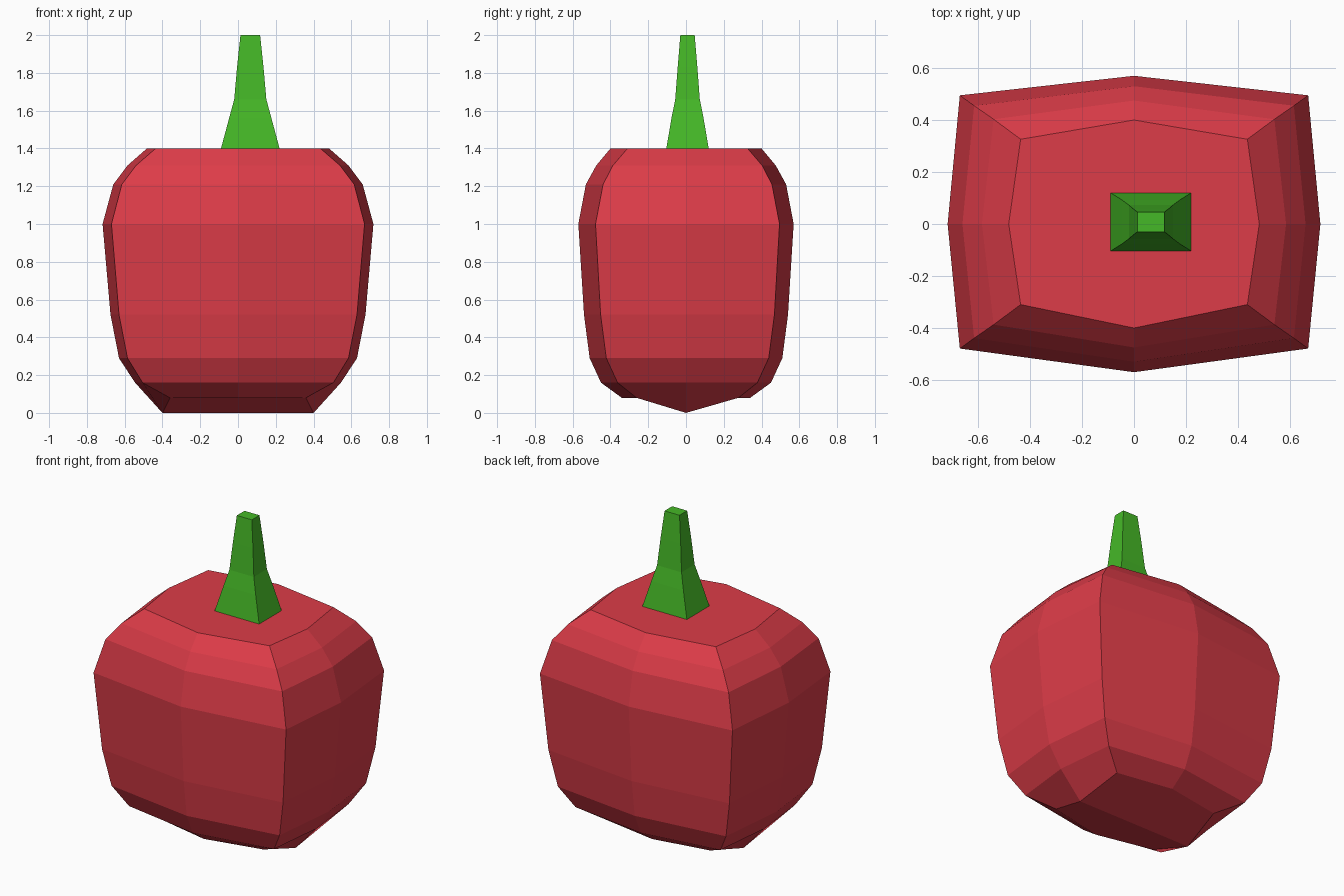
import bpy

if "Cube" in bpy.data.objects:
    bpy.data.objects.remove(bpy.data.objects["Cube"])


def material(name, color):
    m = bpy.data.materials.new(name)
    m.diffuse_color = (*color, 1)
    m.use_nodes = True
    m.node_tree.nodes["Principled BSDF"].inputs["Base Color"].default_value = m.diffuse_color
    return m


def loft(name, rings, caps, mat):
    """Skin equal-length closed rings (bottom to top); caps lists extra faces."""
    n = len(rings[0])
    verts = [v for ring in rings for v in ring]
    faces = [(r * n + i, r * n + (i + 1) % n, (r + 1) * n + (i + 1) % n, (r + 1) * n + i)
             for r in range(len(rings) - 1) for i in range(n)]
    mesh = bpy.data.meshes.new(name)
    mesh.from_pydata(verts, [], faces + caps)
    mesh.materials.append(mat)
    mesh.update()
    obj = bpy.data.objects.new(name, mesh)
    bpy.context.collection.objects.link(obj)
    return obj


red = material("red_skin", (0.72, 0.045, 0.065))
green = material("green_stem", (0.06, 0.48, 0.02))


def body_ring(z, side_x, corner_x, side_y, corner_y, side_z=None):
    """Eight-point pillow outline, counter-clockwise from +x."""
    zs = z if side_z is None else side_z
    hi, lo = corner_y + 0.008, -corner_y + 0.008
    return [(side_x, 0, zs), (corner_x, hi, z), (0, side_y, z), (-corner_x, hi, z),
            (-side_x, 0, zs), (-corner_x, lo, z), (0, -side_y, z), (corner_x, lo, z)]


# Fruit body: underside comes down to a ridge along x
body = [
    body_ring(0.08, 0.40, 0.36, 0.34, 0.27, side_z=0.0),
    body_ring(0.16, 0.545, 0.505, 0.45, 0.37),
    body_ring(0.29, 0.63, 0.585, 0.51, 0.43),
    body_ring(0.52, 0.675, 0.63, 0.54, 0.46),
    body_ring(1.00, 0.717, 0.67, 0.57, 0.487),
    body_ring(1.21, 0.66, 0.615, 0.53, 0.447),
    body_ring(1.31, 0.585, 0.54, 0.475, 0.395),
    body_ring(1.40, 0.482, 0.436, 0.40, 0.318),
]
top = (len(body) - 1) * 8
loft("fruit_body", body,
     [(4, 3, 2, 1, 0), (0, 7, 6, 5, 4), tuple(range(top, top + 8))], red)

# Stem: tapered four-sided column, slightly off centre
stem = []
for z, hx, hy in [(1.40, 0.155, 0.112), (1.56, 0.112, 0.085), (1.66, 0.085, 0.065),
                  (1.83, 0.07, 0.052), (2.00, 0.052, 0.038)]:
    stem.append([(0.065 + sx * hx, 0.008 + sy * hy, z)
                 for sx, sy in [(1, -1), (1, 1), (-1, 1), (-1, -1)]])
last = (len(stem) - 1) * 4
loft("stem", stem, [(3, 2, 1, 0), tuple(range(last, last + 4))], green)
